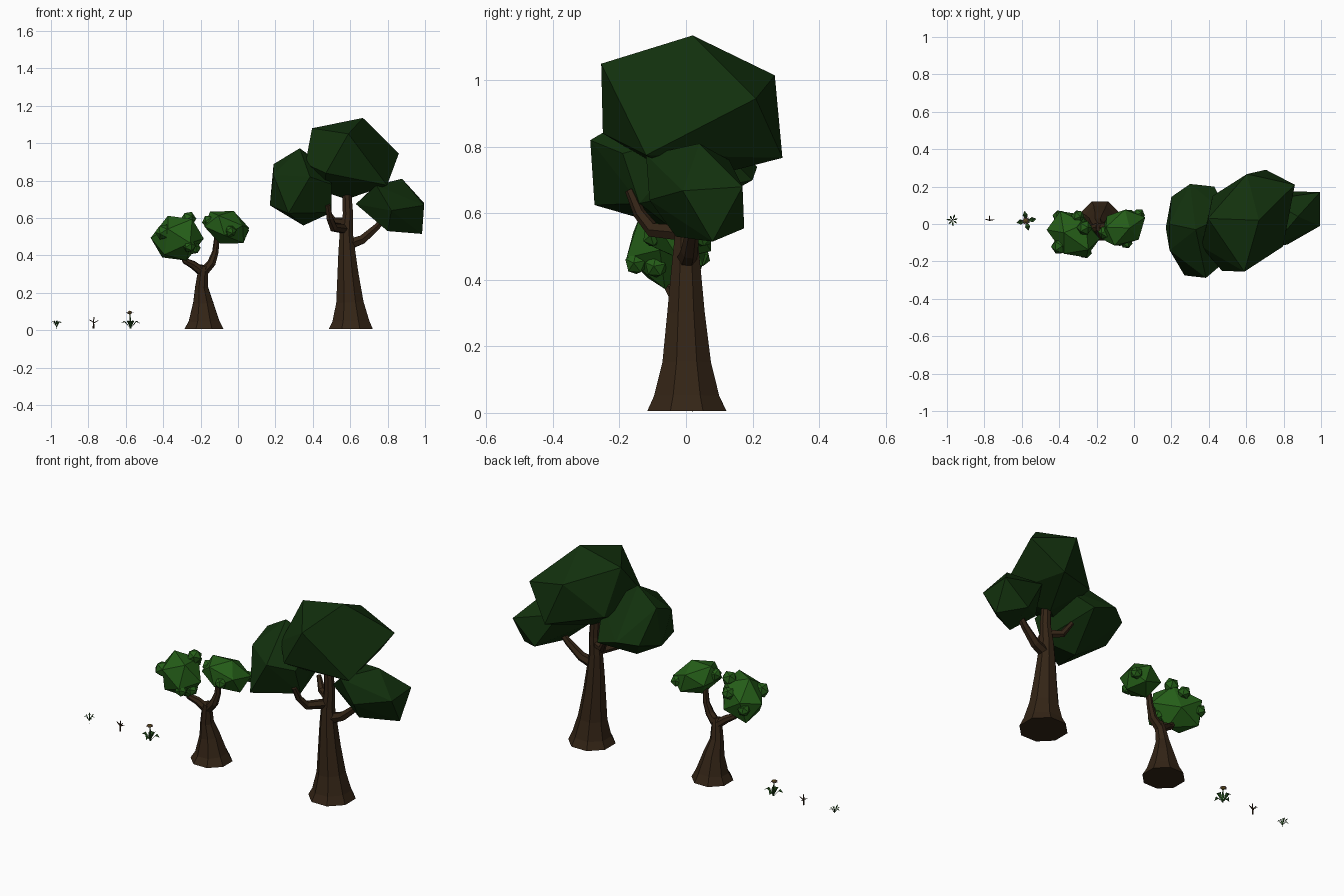
import bpy, bmesh, math
from mathutils import Vector, Euler, Matrix

if "Cube" in bpy.data.objects:
    bpy.data.objects.remove(bpy.data.objects["Cube"])


def material(name, rgb):
    m = bpy.data.materials.new(name)
    m.diffuse_color = (*rgb, 1)
    m.use_nodes = True
    m.node_tree.nodes["Principled BSDF"].inputs["Base Color"].default_value = m.diffuse_color
    return m


BARK = material("bark", (.034, .018, .008))
DARK = material("dark_leaves", (.006, .03, .004))
LIGHT = material("light_leaves", (.018, .11, .009))
GRASS = material("grass_green", (.018, .075, .012))
PETAL = material("petal_pink", (.3, .17, .22))
CORE = material("flower_centre", (.25, .16, .03))


def finish(bm, name, mat):
    bmesh.ops.recalc_face_normals(bm, faces=bm.faces)
    me = bpy.data.meshes.new(name)
    bm.to_mesh(me)
    bm.free()
    me.materials.append(mat)
    ob = bpy.data.objects.new(name, me)
    bpy.context.collection.objects.link(ob)
    return ob


def limb(bm, path, sides):
    """Tapered tube through (x, y, z, radius) points."""
    pts = [Vector(p[:3]) for p in path]
    rings = []
    for i, p in enumerate(pts):
        t = pts[min(i + 1, len(pts) - 1)] - pts[max(i - 1, 0)]
        q = Vector((0, 0, 1)).rotation_difference(t)
        ring = []
        for k in range(sides):
            a = 2 * math.pi * (k + .5) / sides
            ring.append(bm.verts.new(p + q @ Vector((math.cos(a), math.sin(a), 0)) * path[i][3]))
        rings.append(ring)
    for a, b in zip(rings, rings[1:]):
        for k in range(sides):
            j = (k + 1) % sides
            bm.faces.new((a[k], a[j], b[j], b[k]))
    bm.faces.new(rings[0])
    bm.faces.new(rings[-1])


def wood(name, trunk, branches, sides=8, branch_sides=6):
    bm = bmesh.new()
    limb(bm, trunk, sides)
    for b in branches:
        limb(bm, b, branch_sides)
    return finish(bm, name, BARK)


def hull(name, points, mat):
    """Faceted crown wrapped around a few corner points."""
    bm = bmesh.new()
    for p in points:
        bm.verts.new(p)
    res = bmesh.ops.convex_hull(bm, input=bm.verts)
    junk = {v for v in res["geom_interior"] if isinstance(v, bmesh.types.BMVert)}
    bmesh.ops.delete(bm, geom=list(junk), context='VERTS')
    return finish(bm, name, mat)


def blob(bm, loc, size, rot=(0, 0, 0)):
    mat = Matrix.LocRotScale(Vector(loc), Euler(rot), Vector(size))
    bmesh.ops.create_icosphere(bm, subdivisions=1, radius=1, matrix=mat)


def leaf(bm, base, ang, length, width, rise, tip):
    """Folded leaf blade: base, two shoulders with midrib, tip."""
    d = Vector((math.cos(ang), math.sin(ang), 0))
    s = Vector((-d.y, d.x, 0)) * width / 2
    up = Vector((0, 0, 1))
    b = Vector(base)
    m = b + d * length * .6 + up * rise
    v = [bm.verts.new(c) for c in (
        b, m + s + up * width * .2, m, m - s + up * width * .2, b + d * length + up * tip)]
    for f in ((0, 2, 1), (0, 3, 2), (1, 2, 4), (2, 3, 4)):
        bm.faces.new([v[i] for i in f])


# Large tree: trunk and forked branches
wood("large_trunk",
     [(.603, .002, .006, .128), (.603, .002, .05, .106), (.598, .002, .15, .079), (.588, 0, .3, .061),
      (.582, 0, .42, .049), (.579, 0, .52, .038), (.588, 0, .62, .03), (.58, 0, .78, .024)],
     [[(.58, 0, .455, .032), (.665, .01, .485, .026), (.74, .02, .55, .02), (.8, .03, .62, .014)],
      [(.575, 0, .54, .027), (.51, -.1, .55, .024), (.49, -.14, .6, .019), (.48, -.17, .67, .014)],
      [(.575, 0, .58, .024), (.51, .04, .585, .02), (.47, .07, .65, .012)]])

# Large tree: three faceted crowns
hull("large_crown_top",
     [(.396, .03, 1.08), (.668, .02, 1.135), (.86, .21, .945), (.797, -.12, .775),
      (.59, -.255, 1.05), (.47, -.25, .84), (.705, .29, .767), (.604, .267, 1.015),
      (.36, -.12, .89), (.58, .03, .70), (.42, .15, .83), (.46, -.08, .74)], DARK)
hull("large_crown_left",
     [(.33, -.03, .973), (.19, .0, .888), (.17, -.02, .668), (.19, -.14, .83),
      (.385, -.288, .82), (.27, -.275, .625), (.35, -.05, .56), (.5, -.14, .63),
      (.2, .145, .72), (.3, .214, .74), (.43, .2, .7), (.5, .05, .85), (.5, -.19, .78)], DARK)
hull("large_crown_right",
     [(.877, .04, .81), (.74, -.12, .775), (.995, -.01, .668), (.995, .17, .68),
      (.984, .08, .515), (.85, .175, .555), (.8, -.03, .53), (.63, -.03, .675),
      (.82, -.11, .64), (.72, .13, .76)], DARK)

# Small tree: leaning trunk with two branches
wood("small_trunk",
     [(-.182, .017, .006, .113), (-.182, .017, .05, .088), (-.187, .01, .15, .057),
      (-.195, -.005, .23, .037), (-.188, -.015, .31, .029), (-.18, -.02, .345, .024)],
     [[(-.188, -.015, .31, .026), (-.24, -.03, .35, .022), (-.28, -.045, .37, .018), (-.31, -.05, .43, .014)],
      [(-.185, -.015, .31, .027), (-.14, -.02, .36, .024), (-.12, -.015, .42, .018), (-.11, -.02, .52, .014)]],
     branch_sides=7)

# Small tree: two crowns with little leaf clumps
bm = bmesh.new()
blob(bm, (-.325, -.055, .492), (.16, .12, .13), (.2, -.35, -.7))
for loc, r in (((-.4, -.12, .525), .044), ((-.265, -.02, .595), .042), ((-.235, -.09, .44), .036),
               ((-.26, -.15, .45), .036), ((-.3, .04, .54), .036), ((-.4, .04, .47), .036)):
    blob(bm, loc, (r, r, r), (.4, .2, r * 30))
finish(bm, "small_crown_left", LIGHT)

bm = bmesh.new()
blob(bm, (-.06, -.02, .55), (.14, .105, .095), (.2, .35, .5))
for loc, r in (((-.155, -.045, .58), .038), ((.025, .05, .53), .034), ((-.04, -.1, .53), .033)):
    blob(bm, loc, (r, r, r), (.2, .5, r * 30))
finish(bm, "small_crown_right", LIGHT)

# Flower: stem, leaves, petals and centre
F = Vector((-.575, .017, .01))
bm = bmesh.new()
limb(bm, [(*F, .006), (*(F + Vector((0, 0, .045))), .004), (*(F + Vector((-.004, 0, .083))), .003)], 5)
for k in range(4):
    a = k * math.pi / 2 + .2
    leaf(bm, F, a, .054, .028, .034, .026)
    leaf(bm, F, a + .8, .02, .014, .03, .045)
finish(bm, "flower_leaves", GRASS)
bm = bmesh.new()
for k in range(6):
    leaf(bm, F + Vector((-.004, 0, .076)), k * math.pi / 3, .021, .016, .01, .006)
finish(bm, "flower_petals", PETAL)
bm = bmesh.new()
blob(bm, F + Vector((-.004, 0, .084)), (.014, .014, .011))
finish(bm, "flower_centre", CORE)

# Bare twig with three tips
T = Vector((-.772, .02, 0))
wood("twig", [(*(T + Vector((0, 0, .01))), .005), (*(T + Vector((0, 0, .04))), .004), (*(T + Vector((.002, 0, .072))), .002)],
     [[(*(T + Vector((0, 0, h))), .003),
       (*(T + Vector((.013 * math.cos(a), .013 * math.sin(a), h + .008))), .003),
       (*(T + Vector((.026 * math.cos(a), .026 * math.sin(a), h + .014))), .0015)]
      for a, h in ((.1, .038), (2.9, .042), (1.6, .034))], 5, 4)

# Grass tuft: arching blades around one upright blade
bm = bmesh.new()
for k in range(7):
    leaf(bm, (-.97, .02, .015), k * 2 * math.pi / 7 + .3, .03 + .005 * (k % 2), .009, .03, .022 + .008 * (k % 3))
leaf(bm, (-.97, .02, 0), 1, .006, .006, .03, .058)
finish(bm, "grass_tuft", GRASS)
